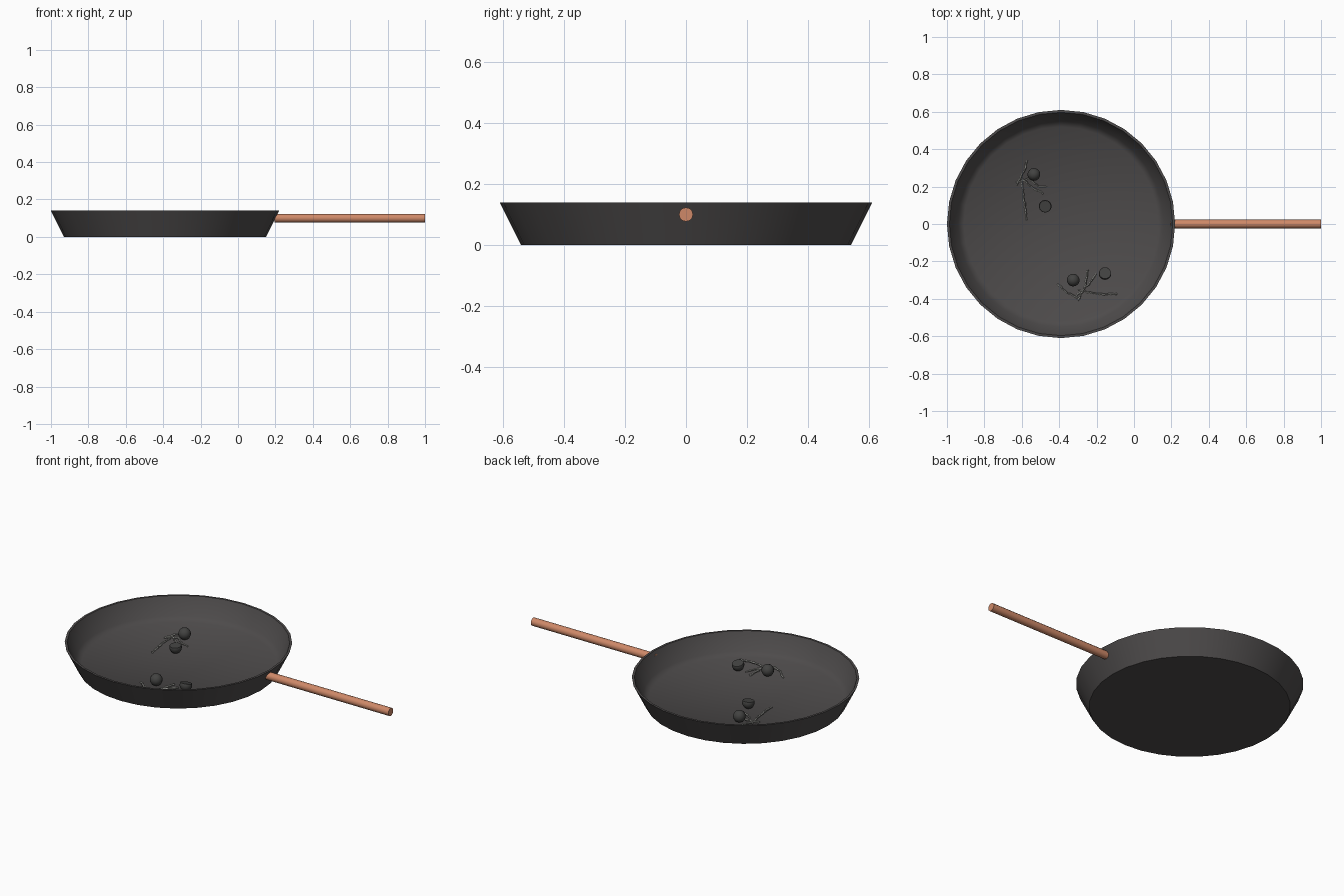
import bpy, bmesh, math, random
from mathutils import Vector, Matrix

if "Cube" in bpy.data.objects:
    bpy.data.objects.remove(bpy.data.objects["Cube"])

random.seed(4)
PAN_X = -0.39
FLOOR = 0.018


def material(name, rgb):
    m = bpy.data.materials.new(name)
    m.diffuse_color = (*rgb, 1)
    m.use_nodes = True
    m.node_tree.nodes["Principled BSDF"].inputs["Base Color"].default_value = m.diffuse_color
    return m


iron = material("dark iron", (0.075, 0.07, 0.07))
copper = material("copper", (0.62, 0.25, 0.14))
berry = material("peppercorn black", (0.055, 0.055, 0.053))
herb = material("dried herb grey", (0.30, 0.30, 0.28))


def finish(bm, name, mat, angle=60, smooth=True):
    bmesh.ops.recalc_face_normals(bm, faces=bm.faces)
    mesh = bpy.data.meshes.new(name)
    bm.to_mesh(mesh)
    bm.free()
    ob = bpy.data.objects.new(name, mesh)
    bpy.context.collection.objects.link(ob)
    mesh.materials.append(mat)
    if smooth:
        bpy.ops.object.select_all(action='DESELECT')
        ob.select_set(True)
        bpy.context.view_layer.objects.active = ob
        bpy.ops.object.shade_smooth_by_angle(angle=math.radians(angle))
    return ob


# Pan: a closed profile turned around the vertical axis
def pan():
    bm = bmesh.new()
    n = 32
    profile = [(0.54, 0.0), (0.61, 0.14), (0.597, 0.14), (0.55, 0.04), (0.52, FLOOR)]
    rings = []
    for r, z in profile:
        rings.append([bm.verts.new((PAN_X + r * math.cos(2 * math.pi * i / n),
                                    r * math.sin(2 * math.pi * i / n), z)) for i in range(n)])
    for a, b in zip(rings, rings[1:]):
        for i in range(n):
            j = (i + 1) % n
            bm.faces.new((a[i], a[j], b[j], b[i]))
    bm.faces.new(rings[0])
    bm.faces.new(rings[-1])
    finish(bm, "pan_body", iron)


# Handle: slim straight rod from the wall outwards
def handle():
    bm = bmesh.new()
    x0, x1 = 0.195, 1.0
    mat = Matrix.Translation(((x0 + x1) / 2, 0, 0.10)) @ Matrix.Rotation(math.pi / 2, 4, 'Y')
    bmesh.ops.create_cone(bm, cap_ends=True, segments=12, radius1=0.023, radius2=0.023,
                          depth=x1 - x0, matrix=mat)
    finish(bm, "handle", copper, 40)


# Peppercorns: two whole, two cut in half with the flat side up
def peppercorn(name, x, y, half=False, tilt=0.0):
    bm = bmesh.new()
    r = 0.034
    bmesh.ops.create_uvsphere(bm, u_segments=14, v_segments=10, radius=r)
    if half:
        cut = bmesh.ops.bisect_plane(bm, geom=bm.verts[:] + bm.edges[:] + bm.faces[:],
                                     plane_co=(0, 0, 0.012), plane_no=(0, 0, 1), clear_outer=True)
        edges = [e for e in cut['geom_cut'] if isinstance(e, bmesh.types.BMEdge)]
        bmesh.ops.edgeloop_fill(bm, edges=edges)
    bm.transform(Matrix.Translation((x, y, FLOOR + r)) @ Matrix.Rotation(tilt, 4, 'X'))
    finish(bm, name, berry, 40)


# Herb sprig: thin knobbly twig following a few points on the pan floor
def sprig(name, pts):
    path = []
    pts = [Vector((x, y, 0)) for x, y in pts]
    for a, b in zip(pts, pts[1:]):
        steps = max(2, round((b - a).length / 0.012))
        path += [a.lerp(b, k / steps) for k in range(steps)]
    path.append(pts[-1])
    sides, rings = 5, []
    bm = bmesh.new()
    for i, p in enumerate(path):
        d = (path[min(i + 1, len(path) - 1)] - path[max(i - 1, 0)]).normalized()
        side = Vector((-d.y, d.x, 0))
        c = p + side * random.uniform(-0.003, 0.003)
        c.z = FLOOR + 0.005 + 0.007 * math.sin(math.pi * i / (len(path) - 1))
        r = random.uniform(0.004, 0.0065)
        rings.append([bm.verts.new(c + r * (side * math.cos(t) + Vector((0, 0, 1)) * math.sin(t)))
                      for t in (2 * math.pi * k / sides for k in range(sides))])
    for a, b in zip(rings, rings[1:]):
        for k in range(sides):
            j = (k + 1) % sides
            bm.faces.new((a[k], a[j], b[j], b[k]))
    bm.faces.new(rings[0])
    bm.faces.new(rings[-1])
    finish(bm, name, herb, smooth=False)


pan()
handle()
peppercorn("peppercorn_back", -0.535, 0.265)
peppercorn("half_peppercorn_back", -0.475, 0.095, True, 0.1)
peppercorn("peppercorn_front", -0.325, -0.30)
peppercorn("half_peppercorn_front", -0.155, -0.265, True, -0.25)

twigs = [
    [(-0.57, 0.34), (-0.59, 0.28), (-0.63, 0.21)],
    [(-0.63, 0.22), (-0.56, 0.24), (-0.51, 0.20), (-0.465, 0.195)],
    [(-0.60, 0.22), (-0.585, 0.10), (-0.575, 0.02)],
    [(-0.61, 0.25), (-0.55, 0.20), (-0.485, 0.16)],
    [(-0.41, -0.32), (-0.355, -0.37), (-0.29, -0.405)],
    [(-0.25, -0.245), (-0.26, -0.32), (-0.30, -0.41)],
    [(-0.205, -0.265), (-0.25, -0.33), (-0.31, -0.385)],
    [(-0.30, -0.355), (-0.20, -0.375), (-0.09, -0.375)],
]
for i, t in enumerate(twigs):
    sprig(f"herb_twig_{i + 1}", t)
